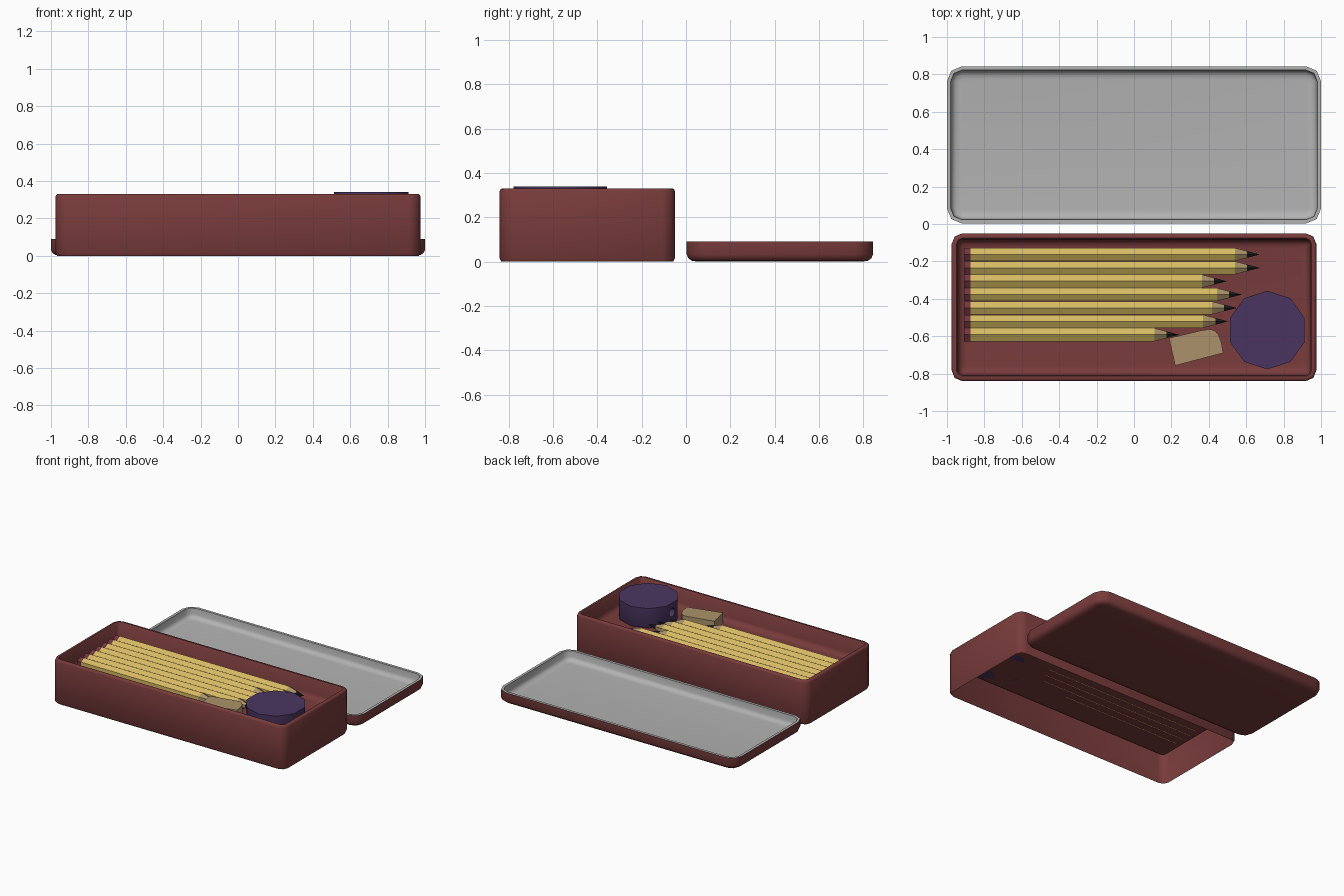
import bpy, bmesh, math
from mathutils import Matrix

if "Cube" in bpy.data.objects:
    bpy.data.objects.remove(bpy.data.objects["Cube"])


def material(name, rgb):
    m = bpy.data.materials.new(name)
    m.diffuse_color = (*rgb, 1)
    m.use_nodes = True
    m.node_tree.nodes["Principled BSDF"].inputs["Base Color"].default_value = m.diffuse_color
    return m


RED = material("brick red", (0.19, 0.044, 0.044))
GREY = material("metal grey", (0.45, 0.45, 0.45))
YELLOW = material("pencil yellow", (0.67, 0.49, 0.125))
WOOD = material("tan wood", (0.41, 0.29, 0.145))
BLACK = material("lead black", (0.012, 0.012, 0.012))
MAROON = material("end maroon", (0.17, 0.035, 0.05))
PURPLE = material("dark purple", (0.07, 0.036, 0.12))


def finish(name, bm, mats, smooth=None):
    bmesh.ops.recalc_face_normals(bm, faces=bm.faces)
    me = bpy.data.meshes.new(name)
    bm.to_mesh(me)
    bm.free()
    for m in mats:
        me.materials.append(m)
    ob = bpy.data.objects.new(name, me)
    bpy.context.collection.objects.link(ob)
    if smooth:
        bpy.ops.object.select_all(action='DESELECT')
        ob.select_set(True)
        bpy.context.view_layer.objects.active = ob
        bpy.ops.object.shade_smooth_by_angle(angle=math.radians(smooth))
    return ob


def bridge(bm, rings, mats):
    """Join successive vertex rings with quads; mats gives each band's colour."""
    for a, b, mi in zip(rings, rings[1:], mats):
        n = len(a)
        for i in range(n):
            j = (i + 1) % n
            bm.faces.new((a[i], a[j], b[j], b[i])).material_index = mi


def rounded_rect(bm, cy, hx, hy, r, z, seg=2):
    ring = []
    for k, (sx, sy) in enumerate(((1, 1), (-1, 1), (-1, -1), (1, -1))):
        for s in range(seg + 1):
            a = math.pi / 2 * (k + s / seg)
            ring.append(bm.verts.new((sx * (hx - r) + r * math.cos(a),
                                      cy + sy * (hy - r) + r * math.sin(a), z)))
    return ring


def tray(name, cy, hx, hy, r, profile, mats, band_mats, cap_start):
    """Sweep a wall profile of (inset, z) around a rounded rectangle."""
    bm = bmesh.new()
    rings = [rounded_rect(bm, cy, hx - d, hy - d, max(r - d, 0.02), z)
             for d, z in profile]
    bridge(bm, rings, band_mats)
    bm.faces.new(rings[-1]).material_index = band_mats[-1]
    if cap_start:
        bm.faces.new(rings[0])
    return finish(name, bm, mats, 50)


# Deep box, hollow underneath with a raised, softly filleted floor
FLOOR = 0.19
tray("box", -0.445, 0.975, 0.395, 0.057,
     [(0.008, 0), (0, 0.015), (0, 0.318), (0.004, 0.327), (0.012, 0.331),
      (0.026, 0.331), (0.033, 0.322), (0.036, FLOOR + 0.035), (0.042, FLOOR + 0.018),
      (0.055, FLOOR + 0.005), (0.075, FLOOR)],
     [RED], [0] * 10, False)

# Upturned lid: red outside, bare metal inside
tray("lid", 0.423, 1.0, 0.42, 0.08,
     [(0.055, 0), (0.024, 0.004), (0.008, 0.015), (0, 0.033), (0, 0.09),
      (0.02, 0.09), (0.024, 0.045), (0.03, 0.031), (0.045, 0.021), (0.07, 0.018)],
     [RED, GREY], [0, 0, 0, 0, 1, 1, 1, 1, 1], True)


# Hexagonal pencils lying along x, ridge upwards
def pencil(name, y, end):
    bm = bmesh.new()
    r, z0 = 0.0405, FLOOR + 0.0395
    rings = []
    for x, rad in ((-0.91, r), (-0.875, r), (end, r),
                   (end + 0.065, r * 0.5), (end + 0.13, 0.001)):
        rings.append([bm.verts.new((x, y + rad * math.sin(k * math.pi / 3),
                                    z0 + rad * math.cos(k * math.pi / 3)))
                      for k in range(6)])
    bridge(bm, rings, [0, 1, 2, 3])
    bm.faces.new(rings[0]).material_index = 0
    bm.faces.new(rings[-1]).material_index = 3
    finish(name, bm, [MAROON, YELLOW, WOOD, BLACK])


for i, end in enumerate((0.54, 0.54, 0.364, 0.444, 0.417, 0.37, 0.11)):
    pencil(f"pencil_{i + 1}", -0.163 - 0.0715 * i, end)

# Worn rubber block with one rounded corner
bm = bmesh.new()
outline = [(0.22, -0.757), (0.476, -0.69), (0.468, -0.635), (0.453, -0.595),
           (0.435, -0.572), (0.41, -0.563), (0.37, -0.567), (0.187, -0.61)]
rings = [[bm.verts.new((x, y, z)) for x, y in outline] for z in (FLOOR + 0.001, 0.272)]
bridge(bm, rings, [0])
for ring in rings:
    bm.faces.new(ring)
finish("rubber", bm, [WOOD])

# Ten-sided sharpener, a corner pointing along y, with a pencil hole on its left
bm = bmesh.new()
rings = [[bm.verts.new((0.713 + r * math.sin(k * math.pi / 5),
                        -0.567 + r * math.cos(k * math.pi / 5), z))
          for k in range(10)]
         for r, z in ((0.205, FLOOR), (0.21, 0.2), (0.21, 0.34))]
bridge(bm, rings, [0, 0])
bm.faces.new(rings[0])
bm.faces.new(rings[-1])
sharpener = finish("sharpener", bm, [PURPLE])

bm = bmesh.new()
bmesh.ops.create_cone(bm, cap_ends=True, segments=12, radius1=0.035, radius2=0.02,
                      depth=0.2, matrix=Matrix.Translation((0.58, -0.567, 0.268))
                      @ Matrix.Rotation(math.pi / 2, 4, 'Y'))
cutter = finish("hole_cutter", bm, [PURPLE])
cutter.hide_render = True
mod = sharpener.modifiers.new("hole", 'BOOLEAN')
mod.operation, mod.object, mod.solver = 'DIFFERENCE', cutter, 'EXACT'
bpy.ops.object.select_all(action='DESELECT')
sharpener.select_set(True)
bpy.context.view_layer.objects.active = sharpener
bpy.ops.object.modifier_apply(modifier="hole")
bpy.data.objects.remove(cutter)
bpy.ops.object.shade_smooth_by_angle(angle=math.radians(40))
